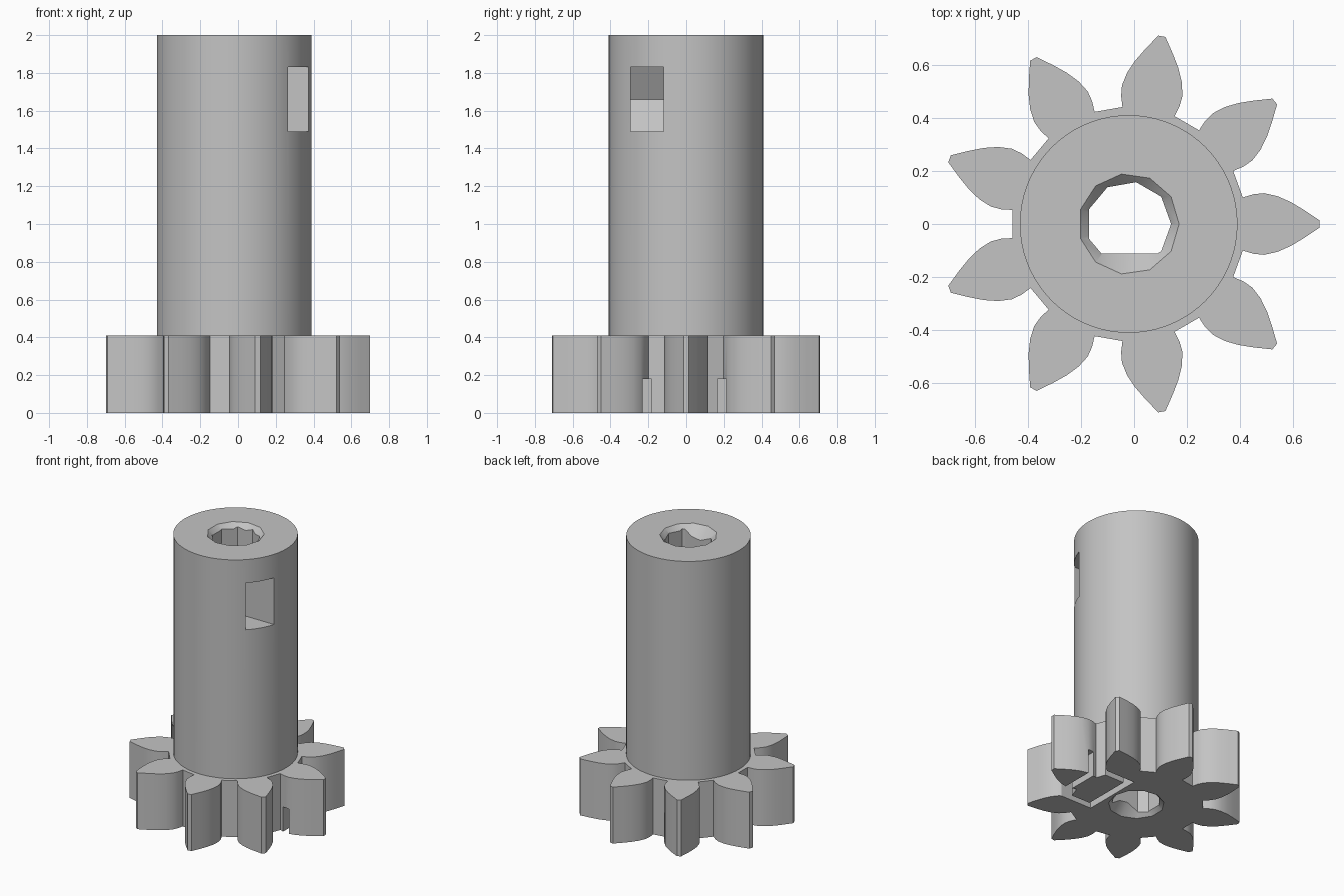
import bpy, bmesh, math
from mathutils import Matrix, Vector

cube = bpy.data.objects.get("Cube")
if cube:
    bpy.data.objects.remove(cube, do_unlink=True)

CX = -0.02          # axis of the shaft and bore
TEETH = 9
HEIGHT = 2.0
GEAR_H = 0.41

grey = bpy.data.materials.new("plain grey")
grey.use_nodes = True
grey.diffuse_color = (0.55, 0.55, 0.55, 1)
grey.node_tree.nodes["Principled BSDF"].inputs["Base Color"].default_value = (0.55, 0.55, 0.55, 1)


def finish(name, bm):
    bmesh.ops.recalc_face_normals(bm, faces=bm.faces[:])
    mesh = bpy.data.meshes.new(name)
    bm.to_mesh(mesh)
    bm.free()
    mesh.materials.append(grey)
    obj = bpy.data.objects.new(name, mesh)
    bpy.context.collection.objects.link(obj)
    return obj


def prism(name, outline, low, high, matrix=Matrix()):
    """Extrude an outline along its own z from low to high."""
    bm = bmesh.new()
    face = bm.faces.new([bm.verts.new((x, y, low)) for x, y in outline])
    new = bmesh.ops.extrude_face_region(bm, geom=[face])["geom"]
    top = [v for v in new if isinstance(v, bmesh.types.BMVert)]
    bmesh.ops.translate(bm, verts=top, vec=(0, 0, high - low))
    bmesh.ops.transform(bm, matrix=matrix, verts=bm.verts[:])
    return finish(name, bm)


def cone(name, sides, r1, r2, low, high):
    bm = bmesh.new()
    bmesh.ops.create_cone(bm, cap_ends=True, segments=sides, radius1=r1, radius2=r2,
                          depth=high - low)
    # first corner lies on +x
    corner = max((v.co for v in bm.verts), key=lambda c: c.x)
    turn = Matrix.Rotation(-math.atan2(corner.y, corner.x), 4, 'Z')
    shift = Matrix.Translation((CX, 0, (low + high) / 2))
    bmesh.ops.transform(bm, matrix=shift @ turn, verts=bm.verts[:])
    return finish(name, bm)


def ring(sides, radius):
    return [(radius * math.cos(2 * math.pi * i / sides),
             radius * math.sin(2 * math.pi * i / sides)) for i in range(sides)]


def rect(x0, x1, y0, y1):
    return [(x0, y0), (x1, y0), (x1, y1), (x0, y1)]


def combine(target, other, operation):
    mod = target.modifiers.new(operation.lower(), 'BOOLEAN')
    mod.operation = operation
    mod.solver = 'EXACT'
    mod.object = other
    bpy.context.view_layer.objects.active = target
    bpy.ops.object.modifier_apply(modifier=mod.name)
    bpy.data.objects.remove(other, do_unlink=True)


on_axis = Matrix.Translation((CX, 0, 0))

# toothed wheel
flank = [(0.43, 0.10), (0.47, 0.112), (0.51, 0.116), (0.56, 0.105),
         (0.61, 0.083), (0.66, 0.053), (0.718, 0.014)]
tooth = [(x, -y) for x, y in flank] + flank[::-1]
outline = []
for i in range(TEETH):
    turn = Matrix.Rotation(2 * math.pi * i / TEETH, 2)
    outline += [tuple(turn @ Vector(p)) for p in tooth]
gear = prism("gear_with_shaft", outline, 0, GEAR_H, on_axis)

# shaft rising from the wheel
combine(gear, prism("shaft", ring(72, 0.41), 0.2, HEIGHT, on_axis), 'UNION')

# bore with one flat side
nine = ring(9, 0.16)
flat_y = -0.112
cut = []
for a, b in zip(nine, nine[1:] + nine[:1]):
    if a[1] >= flat_y:
        cut.append(a)
    if (a[1] - flat_y) * (b[1] - flat_y) < 0:
        t = (flat_y - a[1]) / (b[1] - a[1])
        cut.append((a[0] + t * (b[0] - a[0]), flat_y))
combine(gear, prism("bore", cut, -0.1, HEIGHT + 0.1, on_axis), 'DIFFERENCE')

# flared mouths of the bore
combine(gear, cone("top_flare", 11, 0.10, 0.20, HEIGHT - 0.09, HEIGHT + 0.01), 'DIFFERENCE')
combine(gear, cone("bottom_flare", 11, 0.195, 0.10, -0.01, 0.085), 'DIFFERENCE')

# hexagonal nut pocket, open towards +x
half = 0.17
side = half / math.sqrt(3)
hexagon = [(-2 * side, 0), (-side, -half), (0.6, -half), (0.6, half), (-side, half)]
lying = Matrix.Translation((CX, 0, 1.66)) @ Matrix.Rotation(math.pi / 2, 4, 'X')
combine(gear, prism("nut_pocket", hexagon, 0.118, 0.294, lying), 'DIFFERENCE')

# rectangular channel in the underside
channel = prism("channel", rect(0.20, 0.51, -0.23, 0.215), -0.1, 0.18, on_axis)
combine(channel, prism("island", rect(0.25, 0.46, -0.182, 0.167), -0.2, 0.3, on_axis),
        'DIFFERENCE')
combine(gear, channel, 'DIFFERENCE')

# smooth shading on the round faces only
bpy.ops.object.select_all(action='DESELECT')
gear.select_set(True)
bpy.context.view_layer.objects.active = gear
bpy.ops.object.shade_smooth_by_angle(angle=math.radians(24))
